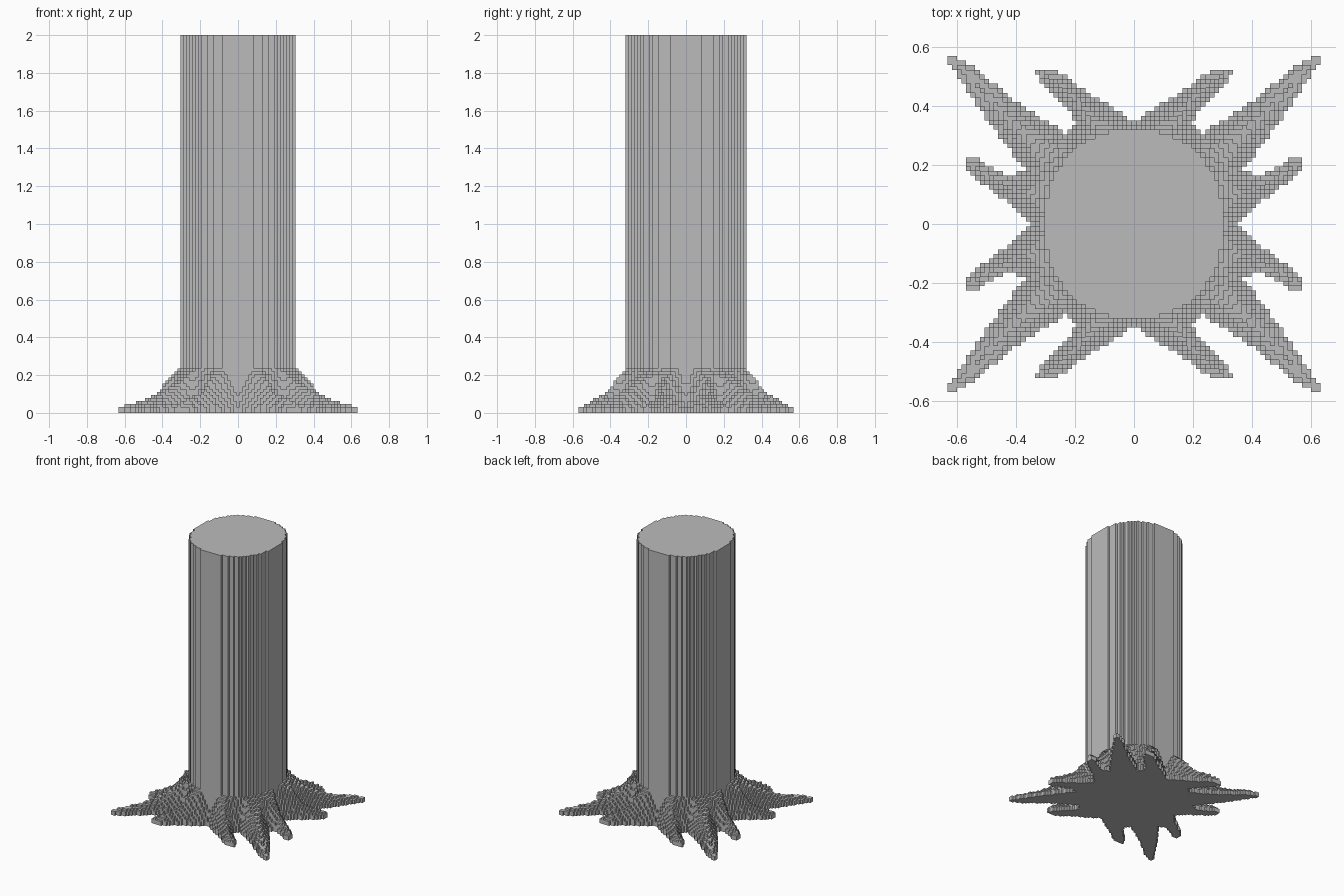
import bpy
import bmesh
import math
from mathutils import Vector
from mathutils.geometry import intersect_point_line

if "Cube" in bpy.data.objects:
    bpy.data.objects.remove(bpy.data.objects["Cube"])

VOXEL = 2 / 128
TRUNK_HEIGHT = 128
TRUNK_X, TRUNK_Y = 19.6 * VOXEL, 20.6 * VOXEL

grey = bpy.data.materials.new("plain grey")
grey.use_nodes = True
grey.diffuse_color = (0.5, 0.5, 0.5, 1)
grey.node_tree.nodes["Principled BSDF"].inputs["Base Color"].default_value = grey.diffuse_color

# Ground outline of the roots in one quarter: end root, corner root, side root
OUTLINE = [Vector(p) for p in (
    (0, 0.345), (0.08, 0.40), (0.17, 0.455), (0.25, 0.515), (0.335, 0.53),
    (0.33, 0.505), (0.285, 0.45), (0.23, 0.40), (0.20, 0.34), (0.235, 0.31),
    (0.36, 0.385), (0.47, 0.47), (0.55, 0.54), (0.635, 0.575),
    (0.63, 0.55), (0.565, 0.45), (0.49, 0.345), (0.42, 0.25), (0.365, 0.18),
    (0.42, 0.165), (0.48, 0.185), (0.54, 0.225), (0.575, 0.225),
    (0.57, 0.19), (0.52, 0.14), (0.45, 0.09), (0.40, 0.05), (0.345, 0))]


def trunk_ratio(x, y):
    """Below one inside the slightly squared trunk section."""
    return ((abs(x) / TRUNK_X) ** 2.2 + (abs(y) / TRUNK_Y) ** 2.2) ** (1 / 2.2)


def inside_outline(p):
    """Even-odd test against the quarter outline closed through the centre."""
    ring = OUTLINE + [Vector((0, -0.1)), Vector((-0.1, -0.1)), Vector((-0.1, 0.345))]
    inside = False
    for a, b in zip(ring, ring[1:] + ring[:1]):
        if (a.y > p.y) != (b.y > p.y):
            if p.x < a.x + (p.y - a.y) * (b.x - a.x) / (b.y - a.y):
                inside = not inside
    return inside


def edge_distance(p):
    best = 1.0
    for a, b in zip(OUTLINE, OUTLINE[1:]):
        t = intersect_point_line(p, a, b)[1]
        best = min(best, (p - a.lerp(b, max(0, min(1, t)))).length)
    return best


def root_height(x, y):
    """Height in voxels: a ridge that falls outward and towards the root edges."""
    p = Vector((abs(x), abs(y)))
    if not inside_outline(p):
        return 0
    outward = max(0, p.length * (1 - 1 / trunk_ratio(x, y)))
    ridge = 0.01 + 0.2 * math.exp(-outward / 0.19)
    flank = min(1, edge_distance(p) / 0.055)
    return max(2, round((0.03 + ridge * flank) / VOXEL))


def build_columns(name, heights, hidden=(), merge=False):
    """Turn square columns into a stepped skin, skipping walls against hidden cells."""
    bm = bmesh.new()

    def quad(points):
        bm.faces.new([bm.verts.new([c * VOXEL for c in p]) for p in points])

    for (i, j), h in heights.items():
        x0, x1, y0, y1 = i - 0.5, i + 0.5, j - 0.5, j + 0.5
        quad([(x0, y0, h), (x1, y0, h), (x1, y1, h), (x0, y1, h)])
        quad([(x0, y1, 0), (x1, y1, 0), (x1, y0, 0), (x0, y0, 0)])
        sides = {(0, -1): (x0, y0, x1, y0), (1, 0): (x1, y0, x1, y1),
                 (0, 1): (x1, y1, x0, y1), (-1, 0): (x0, y1, x0, y0)}
        for (di, dj), (ax, ay, bx, by) in sides.items():
            cell = (i + di, j + dj)
            low = heights.get(cell, 0)
            if cell not in hidden and low < h:
                quad([(ax, ay, low), (bx, by, low), (bx, by, h), (ax, ay, h)])
    bmesh.ops.remove_doubles(bm, verts=bm.verts, dist=VOXEL / 100)
    if merge:
        bmesh.ops.dissolve_limit(bm, angle_limit=0.01, verts=bm.verts, edges=bm.edges)
    mesh = bpy.data.meshes.new(name)
    bm.to_mesh(mesh)
    bm.free()
    mesh.materials.append(grey)
    obj = bpy.data.objects.new(name, mesh)
    bpy.context.collection.objects.link(obj)
    return obj


# Sort the grid cells into trunk and roots
trunk, roots = {}, {}
for i in range(-42, 43):
    for j in range(-38, 39):
        x, y = i * VOXEL, j * VOXEL
        if trunk_ratio(x, y) <= 1:
            trunk[i, j] = TRUNK_HEIGHT
        else:
            h = root_height(x, y)
            if h:
                roots[i, j] = h

build_columns("trunk", trunk, merge=True)
build_columns("spreading_roots", roots, hidden=trunk)
